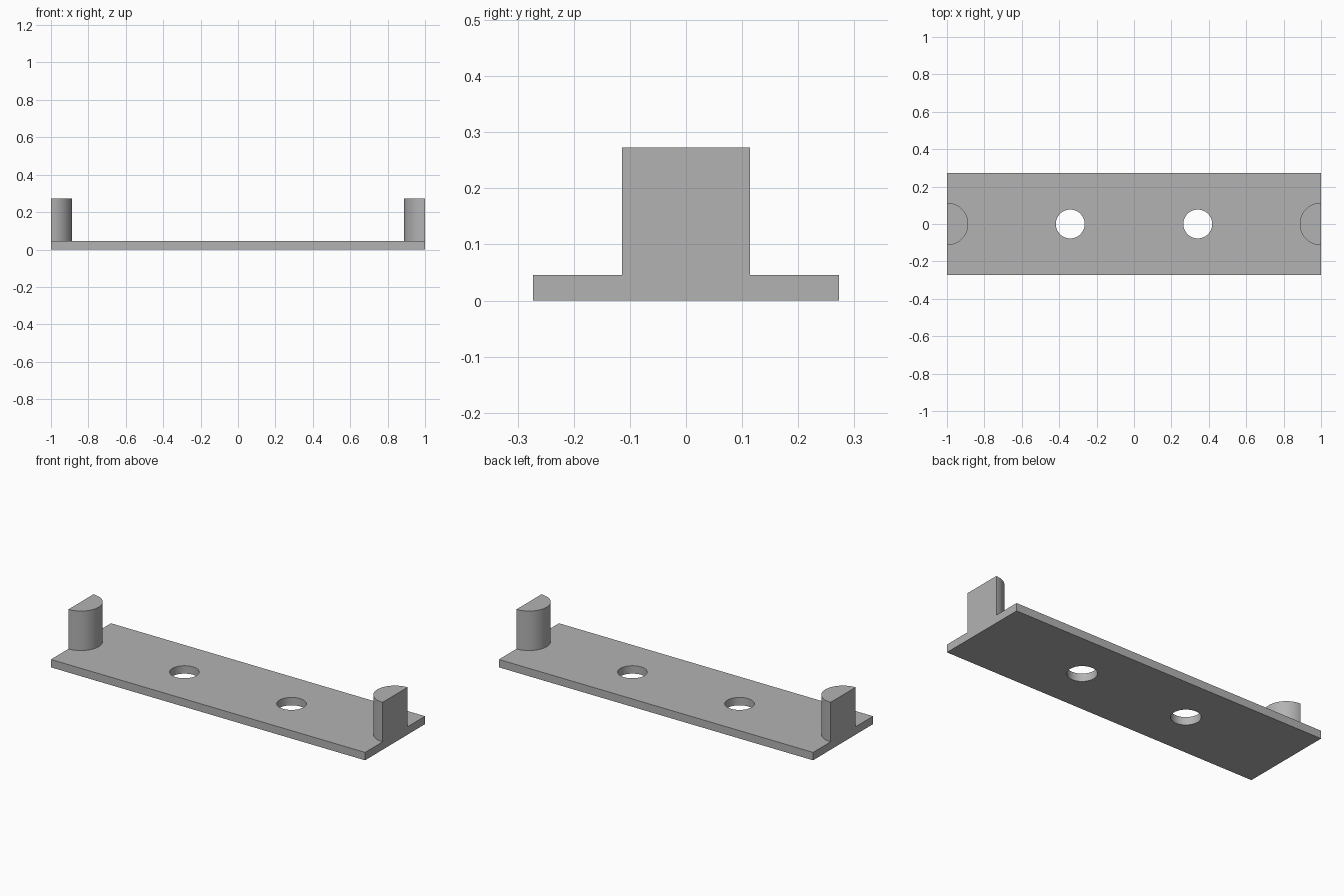
import bpy
import bmesh
from math import pi, sin, cos, radians

if "Cube" in bpy.data.objects:
    bpy.data.objects.remove(bpy.data.objects["Cube"], do_unlink=True)

UNIT = 1 / 44
WIDTH, DEPTH, THICK = 88 * UNIT, 24 * UNIT, 2 * UNIT
POST_RADIUS, POST_TOP = 5 * UNIT, 12 * UNIT
HOLE_RADIUS, HOLE_X = 3.4 * UNIT, 15 * UNIT

grey = bpy.data.materials.new("plain grey")
grey.use_nodes = True
colour = (0.45, 0.45, 0.45, 1)
grey.diffuse_color = colour
grey.node_tree.nodes["Principled BSDF"].inputs["Base Color"].default_value = colour


def prism(name, outline, bottom, top):
    """Extrude a flat outline upwards into a closed solid."""
    bm = bmesh.new()
    base = bm.faces.new([bm.verts.new((x, y, bottom)) for x, y in outline])
    raised = bmesh.ops.extrude_face_region(bm, geom=[base], use_keep_orig=True)
    verts = [v for v in raised["geom"] if isinstance(v, bmesh.types.BMVert)]
    bmesh.ops.translate(bm, verts=verts, vec=(0, 0, top - bottom))
    bmesh.ops.recalc_face_normals(bm, faces=bm.faces[:])
    mesh = bpy.data.meshes.new(name)
    bm.to_mesh(mesh)
    bm.free()
    mesh.materials.append(grey)
    obj = bpy.data.objects.new(name, mesh)
    bpy.context.collection.objects.link(obj)
    return obj


def arc(cx, radius, start, end, steps):
    angles = [start + (end - start) * i / steps for i in range(steps + 1)]
    return [(cx + radius * cos(a), radius * sin(a)) for a in angles]


def activate(obj):
    bpy.ops.object.select_all(action="DESELECT")
    obj.select_set(True)
    bpy.context.view_layer.objects.active = obj


# Base plate with two screw holes
w, d = WIDTH / 2, DEPTH / 2
plate = prism("base_plate", [(-w, -d), (w, -d), (w, d), (-w, d)], 0, THICK)
for side in (-1, 1):
    cutter = prism("hole_cutter", arc(side * HOLE_X, HOLE_RADIUS, 0, 2 * pi, 64)[:-1],
                   -THICK, 2 * THICK)
    cutter.hide_render = True
    activate(plate)
    cut = plate.modifiers.new("hole", "BOOLEAN")
    cut.operation, cut.solver, cut.object = "DIFFERENCE", "EXACT", cutter
    bpy.ops.object.modifier_apply(modifier=cut.name)
    bpy.data.objects.remove(cutter, do_unlink=True)

# Half-round posts, flat side flush with each end of the plate
left_post = prism("left_post", arc(w, POST_RADIUS, pi / 2, 3 * pi / 2, 32), THICK, POST_TOP)
right_post = prism("right_post", arc(-w, POST_RADIUS, -pi / 2, pi / 2, 32), THICK, POST_TOP)

# Smooth the round walls, keep the edges sharp
for obj in (plate, left_post, right_post):
    activate(obj)
    bpy.ops.object.shade_smooth_by_angle(angle=radians(30))
